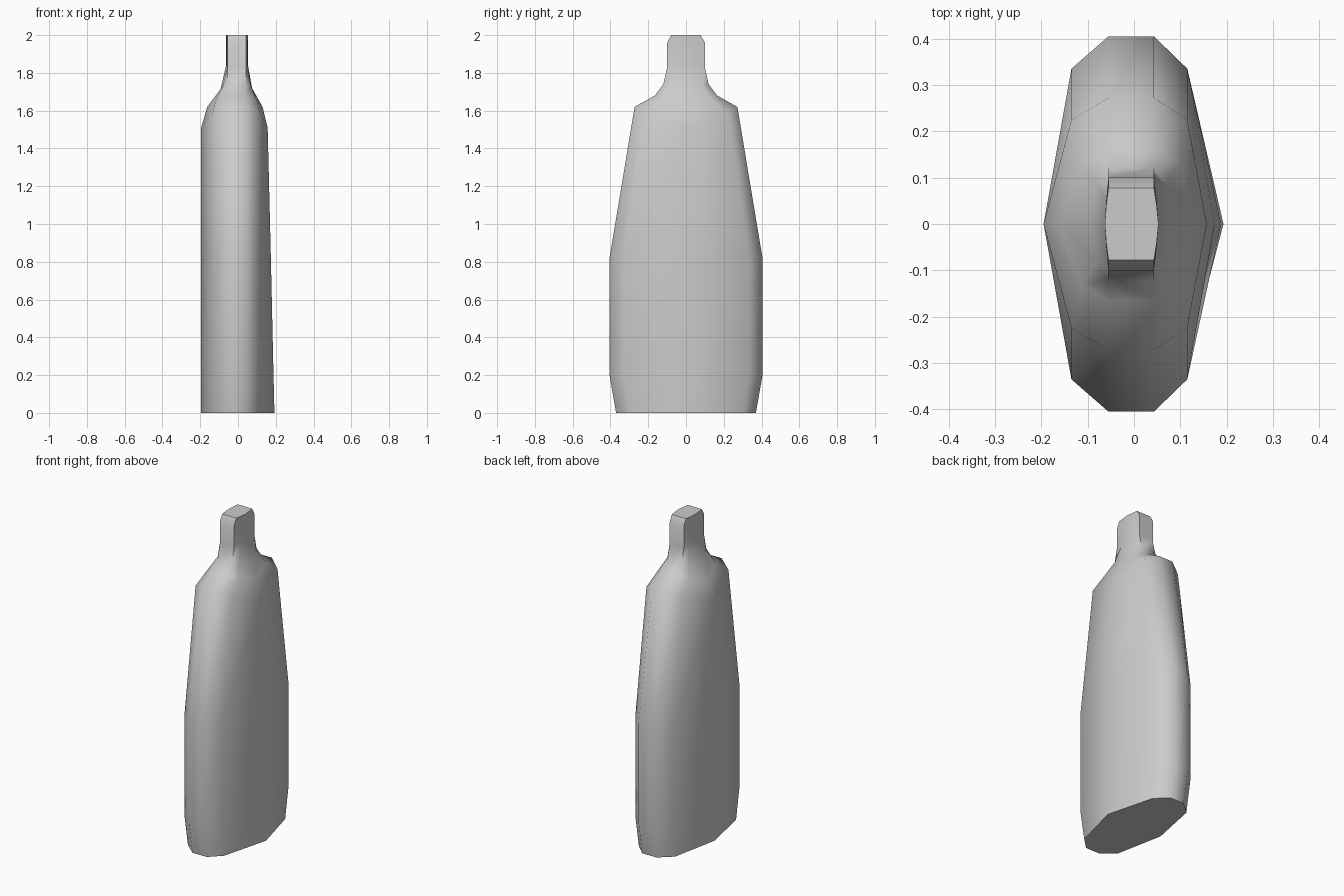
import bpy, bmesh, math

# Each level: z at the narrow ends, z at the broad sides,
# end half-depth, corner half-depth,
# x of left side, left corner, left end, right end, right corner, right side
levels = [
    (0.00, 0.00, 0.37, 0.30, -0.195, -0.135, -0.055, 0.043, 0.115, 0.193),
    (0.20, 0.20, 0.405, 0.335, -0.195, -0.135, -0.055, 0.043, 0.115, 0.188),
    (0.82, 0.82, 0.405, 0.335, -0.195, -0.135, -0.055, 0.043, 0.115, 0.174),
    (1.62, 1.51, 0.272, 0.225, -0.195, -0.135, -0.055, 0.043, 0.115, 0.157),
    (1.68, 1.62, 0.165, 0.13, -0.163, -0.115, -0.055, 0.043, 0.098, 0.130),
    (1.74, 1.71, 0.12, 0.085, -0.093, -0.080, -0.055, 0.043, 0.068, 0.076),
    (1.83, 1.84, 0.10, 0.05, -0.063, -0.060, -0.055, 0.043, 0.049, 0.053),
    (1.96, 1.97, 0.10, 0.05, -0.063, -0.060, -0.055, 0.043, 0.049, 0.053),
    (2.00, 2.00, 0.078, 0.04, -0.063, -0.060, -0.055, 0.043, 0.049, 0.053),
]


def ring(bm, level):
    """Ten-sided section, mirrored front to back, dipping at the sides."""
    ze, zs, ye, ym, xl, xml, xel, xer, xmr, xr = level
    zm = ze + (zs - ze) * 0.3
    front = [(xml, -ym, zm), (xel, -ye, ze), (xer, -ye, ze), (xmr, -ym, zm)]
    back = [(x, -y, z) for x, y, z in reversed(front)]
    pts = [(xl, 0, zs)] + front + [(xr, 0, zs)] + back
    return [bm.verts.new(p) for p in pts]


# Bottle: body, shoulder and neck lofted as one skin
bm = bmesh.new()
rings = [ring(bm, lv) for lv in levels]
for a, b in zip(rings, rings[1:]):
    for i in range(len(a)):
        j = (i + 1) % len(a)
        bm.faces.new((a[i], a[j], b[j], b[i]))
# Base and mouth caps
bm.faces.new(list(reversed(rings[0])))
bm.faces.new(rings[-1])
bmesh.ops.recalc_face_normals(bm, faces=bm.faces)
mesh = bpy.data.meshes.new("bottle")
bm.to_mesh(mesh)
bm.free()

bottle = bpy.data.objects.new("bottle", mesh)
bpy.context.collection.objects.link(bottle)
bpy.context.view_layer.objects.active = bottle
bottle.select_set(True)
bpy.ops.object.shade_smooth_by_angle(angle=math.radians(60))
